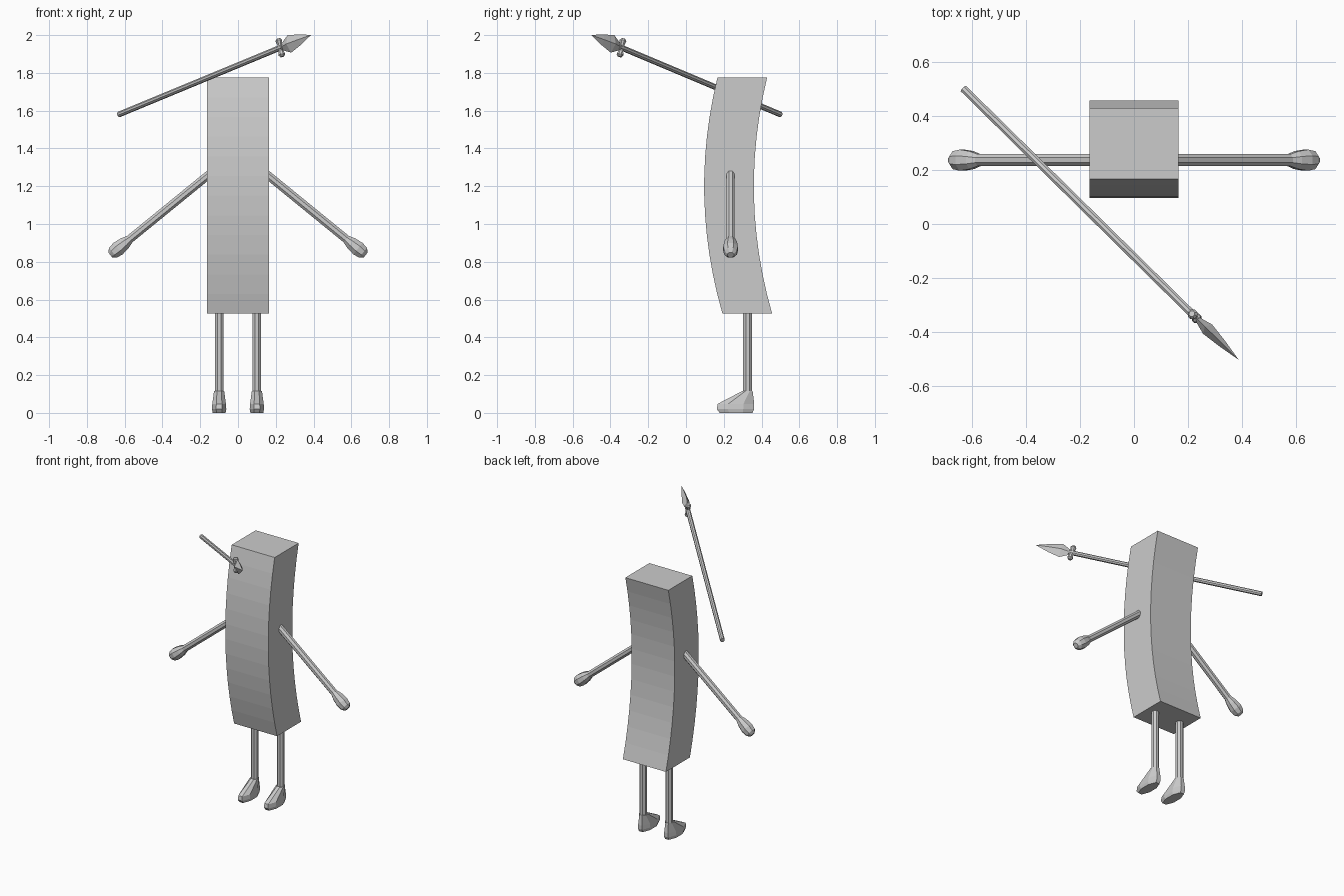
import bpy, bmesh, math
from mathutils import Vector

if "Cube" in bpy.data.objects:
    bpy.data.objects.remove(bpy.data.objects["Cube"])

grey = bpy.data.materials.new("plain grey")
grey.diffuse_color = (0.6, 0.6, 0.6, 1)
grey.use_nodes = True
grey.node_tree.nodes["Principled BSDF"].inputs["Base Color"].default_value = grey.diffuse_color


def loft(name, rings):
    """Skin equal-sized rings of points and cap both ends."""
    bm = bmesh.new()
    loops = [[bm.verts.new(p) for p in ring] for ring in rings]
    n = len(loops[0])
    for a, b in zip(loops, loops[1:]):
        for i in range(n):
            j = (i + 1) % n
            bm.faces.new((a[i], a[j], b[j], b[i]))
    bm.faces.new(loops[0])
    bm.faces.new(loops[-1])
    bmesh.ops.recalc_face_normals(bm, faces=bm.faces)
    me = bpy.data.meshes.new(name)
    bm.to_mesh(me)
    bm.free()
    me.materials.append(grey)
    ob = bpy.data.objects.new(name, me)
    bpy.context.collection.objects.link(ob)
    return ob


def tube(name, start, direction, profile, sides=8, turn=0.5, up=(0, 0, 1), flat=1.0):
    """Turned shape along an axis; profile holds (distance, radius)."""
    start, d = Vector(start), Vector(direction).normalized()
    v = d.cross(Vector(up)).normalized()
    u = v.cross(d)
    fit = 1 / math.cos(math.pi / sides) if turn else 1
    rings = []
    for t, r in profile:
        ring = []
        for i in range(sides):
            a = (i + turn) * 2 * math.pi / sides
            ring.append(start + d * t + (u * math.cos(a) + v * math.sin(a) * flat) * r * fit)
        rings.append(ring)
    return loft(name, rings)


# Body: a bowed box with constant depth
W, DEPTH, STEPS = 0.165, 0.263, 12
rings = []
for i in range(STEPS + 1):
    z = 0.525 + 1.25 * i / STEPS
    y = 0.096 + 0.213 * (z - 1.2) ** 2
    rings.append([(-W, y, z), (W, y, z), (W, y + DEPTH, z), (-W, y + DEPTH, z)])
loft("body", rings)

for side, s in (("left", 1), ("right", -1)):
    # Arm with a swollen, rounded hand
    tube(side + "_arm", (s * 0.135, 0.236, 1.277), (s * 0.475, 0, -0.387),
         [(0, 0.022), (0.565, 0.022), (0.60, 0.033), (0.645, 0.039), (0.68, 0.033), (0.698, 0.017)],
         up=(0, 1, 0))
    # Leg
    tube(side + "_leg", (s * 0.1, 0.326, 0.10), (0, 0, 1),
         [(0, 0.023), (0.45, 0.023)], up=(0, 1, 0))
    # Foot: stacked eight-sided rings (height, toe y, heel y, half width)
    rings = []
    fit = 1 / math.cos(math.pi / 8)
    for z, y0, y1, hw in ((0, 0.178, 0.352, 0.034), (0.02, 0.163, 0.361, 0.038),
                          (0.048, 0.168, 0.361, 0.036), (0.115, 0.297, 0.353, 0.027)):
        ring = []
        for i in range(8):
            a = (i + 0.5) * math.pi / 4
            ring.append((s * 0.1 + hw * fit * math.cos(a),
                         (y0 + y1) / 2 + (y1 - y0) / 2 * fit * math.sin(a), z))
        rings.append(ring)
    loft(side + "_foot", rings)

# Spear: shaft, knobbed crosspiece and flat diamond blade
butt, tip = Vector((-0.63, 0.5, 1.58)), Vector((0.385, -0.5, 2.0))
axis = (tip - butt).normalized()
tube("spear_shaft", butt, axis, [(0, 0.014), (1.27, 0.014)])
across = (Vector((0, 0, 1)) - axis * axis.z).normalized()
tube("spear_crosspiece", butt + axis * 1.25, across,
     [(-0.05, 0.010), (-0.038, 0.018), (-0.02, 0.013), (0.02, 0.013), (0.038, 0.018), (0.05, 0.010)],
     up=axis)
tube("spear_blade", butt, axis,
     [(1.255, 0.014), (1.32, 0.048), (1.40, 0.029), (1.486, 0.0008)],
     sides=4, turn=0, flat=0.5)
